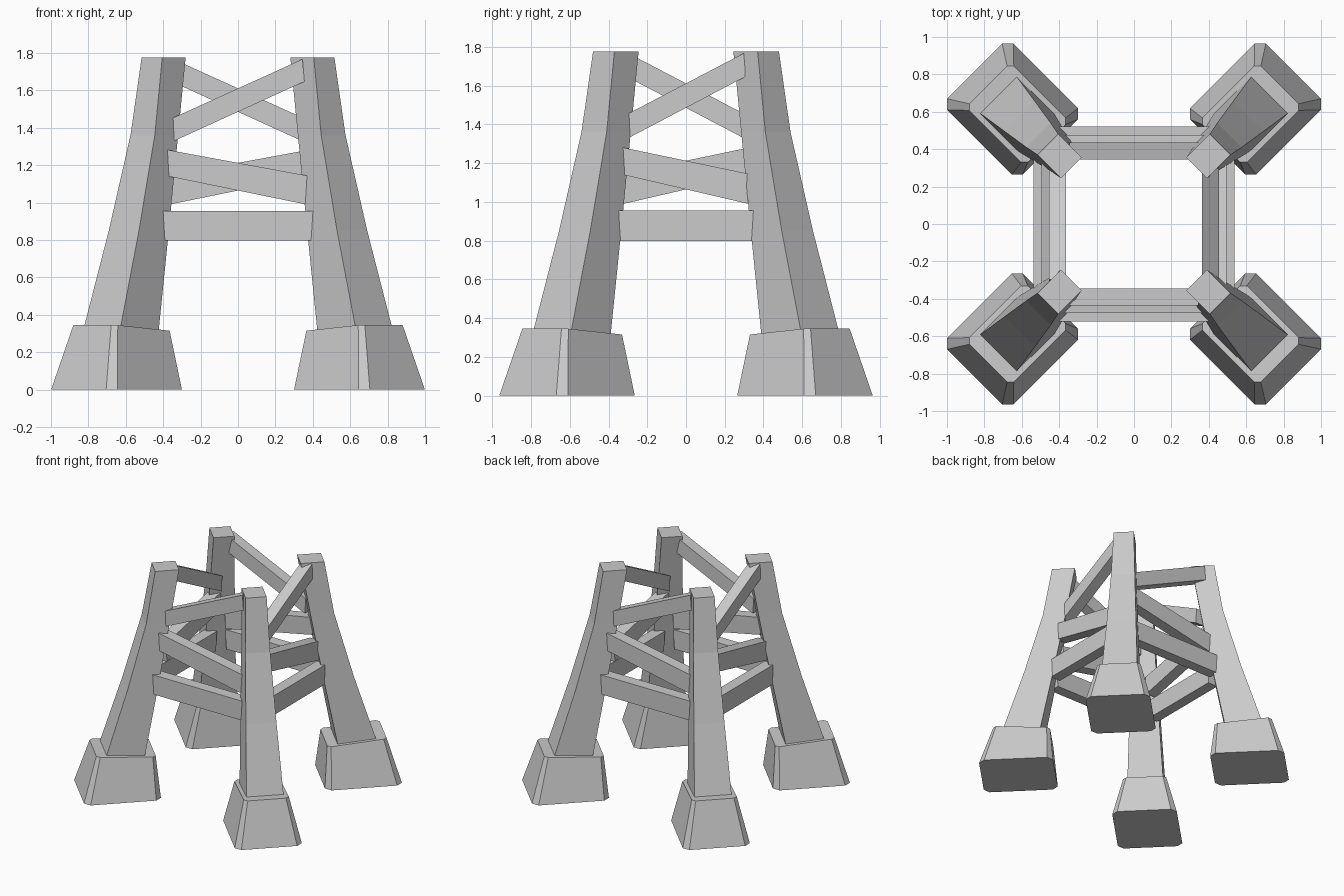
import bpy
import bmesh
from math import sqrt, cos, sin, pi

if "Cube" in bpy.data.objects:
    bpy.data.objects.remove(bpy.data.objects["Cube"], do_unlink=True)

# One plain grey for everything
grey = bpy.data.materials.new("plain grey")
grey.use_nodes = True
grey.diffuse_color = (0.6, 0.6, 0.6, 1)
grey.node_tree.nodes["Principled BSDF"].inputs["Base Color"].default_value = grey.diffuse_color

SIDE_SHIFT = 0.025   # legs stand a little wider in x than in y


def loft(name, rings):
    """Skin a stack of equal point rings into a closed, flat shaded solid."""
    bm = bmesh.new()
    loops = [[bm.verts.new(p) for p in ring] for ring in rings]
    n = len(loops[0])
    for low, high in zip(loops, loops[1:]):
        for i in range(n):
            j = (i + 1) % n
            bm.faces.new((low[i], low[j], high[j], high[i]))
    bm.faces.new(loops[0][::-1])
    bm.faces.new(loops[-1])
    bmesh.ops.recalc_face_normals(bm, faces=bm.faces)
    mesh = bpy.data.meshes.new(name)
    bm.to_mesh(mesh)
    bm.free()
    mesh.materials.append(grey)
    obj = bpy.data.objects.new(name, mesh)
    bpy.context.collection.objects.link(obj)
    return obj


def diagonal(u, v, z, sx, sy):
    """u runs outward along the diagonal, v across it."""
    v += SIDE_SHIFT
    return (sx * (u + v) / sqrt(2), sy * (u - v) / sqrt(2), z)


def section(inner, outer, half, z_in, z_out, sx, sy, cut=0):
    """Rectangle across the diagonal, with optional cut corners."""
    if cut:
        pts = [(inner + cut, -half, z_in), (outer - cut, -half, z_out),
               (outer, cut - half, z_out), (outer, half - cut, z_out),
               (outer - cut, half, z_out), (inner + cut, half, z_in),
               (inner, half - cut, z_in), (inner, cut - half, z_in)]
    else:
        pts = [(inner, -half, z_in), (outer, -half, z_out),
               (outer, half, z_out), (inner, half, z_in)]
    return [diagonal(*p, sx, sy) for p in pts]


# Curved tapering legs on block feet, one per corner
LEG = [  # inner, outer, half width, height
    (0.717, 1.012, 0.14, 0.30),
    (0.612, 0.838, 0.114, 0.85),
    (0.52, 0.696, 0.092, 1.36),
    (0.449, 0.626, 0.078, 1.775),
]
for sx, side in ((1, "left"), (-1, "right")):
    for sy, end in ((-1, "front"), (1, "back")):
        loft(f"{end}_{side}_foot", [
            section(0.607, 1.18, 0.25, 0, 0, sx, sy, 0.042),
            section(0.635, 1.077, 0.168, 0.315, 0.345, sx, sy, 0.025)])
        loft(f"{end}_{side}_leg",
             [section(a, b, h, z, z, sx, sy) for a, b, h, z in LEG])

# Braces: outline seen from outside (across, height), and depth range
BRACES = {
    "lower_brace": ([(-0.405, 0.798), (0.405, 0.798), (0.417, 0.955), (-0.417, 0.955)],
                    0.43, 0.52),
    "middle_brace": ([(-0.395, 1.145), (0.38, 0.987), (0.392, 1.14), (-0.405, 1.287)],
                     0.385, 0.477),
    "upper_brace": ([(-0.358, 1.322), (0.355, 1.647), (0.345, 1.767), (-0.365, 1.445)],
                    0.345, 0.437),
}
for k, face in enumerate(("front", "left", "back", "right")):
    c, s = round(cos(k * pi / 2)), round(sin(k * pi / 2))
    trim, push = (0.047, 0.018) if k % 2 else (0, 0)
    for name, (outline, near, far) in BRACES.items():
        rings = []
        for depth in (near + push, far + push):
            ring = []
            for across, z in outline:
                a = across - trim if across > 0 else across + trim
                ring.append((a * c + depth * s, a * s - depth * c, z))
            rings.append(ring)
        loft(f"{face}_{name}", rings)
